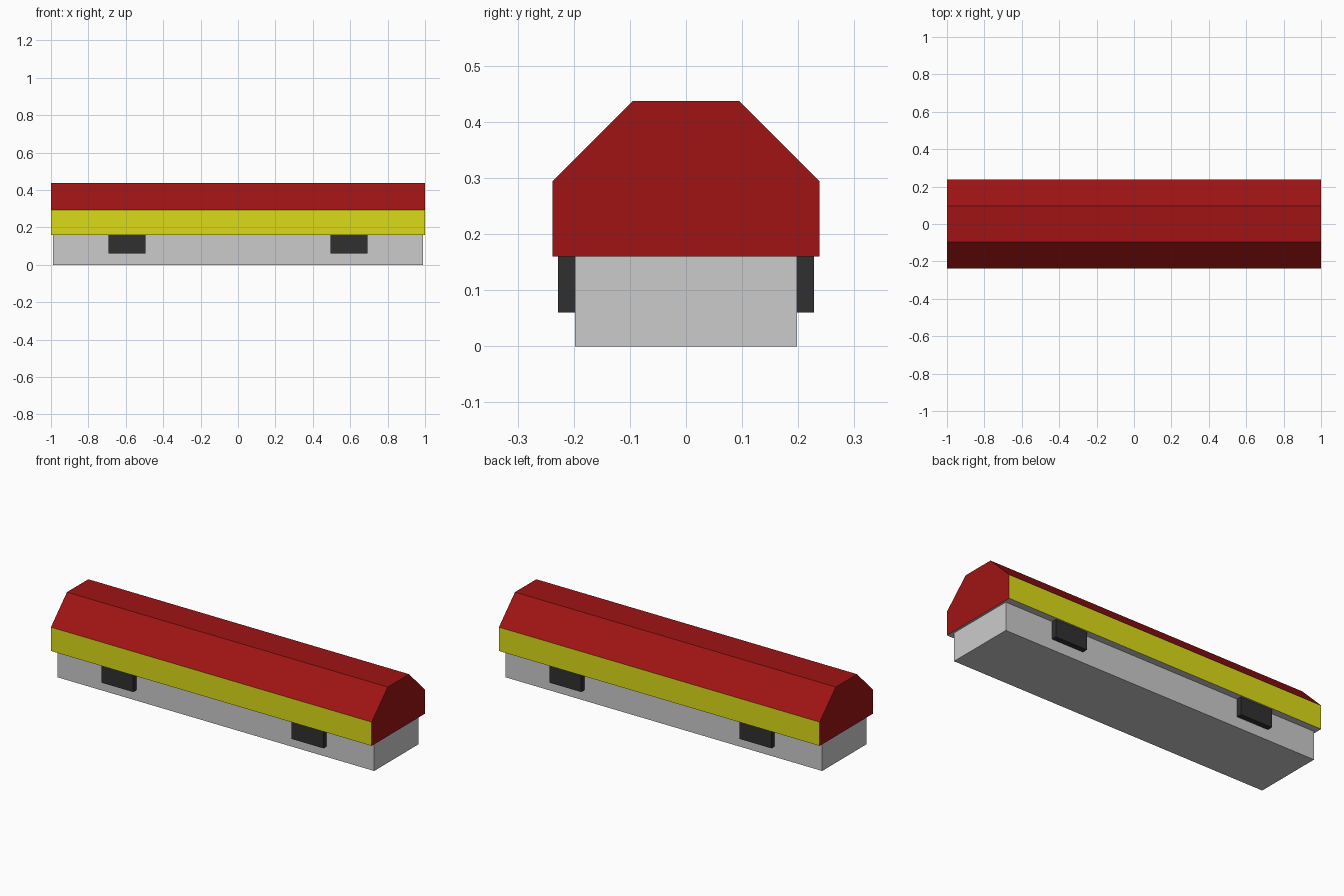
import bpy

if "Cube" in bpy.data.objects:
    bpy.data.objects.remove(bpy.data.objects["Cube"])


def material(name, rgb):
    m = bpy.data.materials.new(name)
    m.diffuse_color = (*rgb, 1)
    m.use_nodes = True
    m.node_tree.nodes["Principled BSDF"].inputs["Base Color"].default_value = m.diffuse_color
    return m


red = material("red", (0.35, 0.007, 0.007))
yellow = material("yellow", (0.71, 0.71, 0.009))
black = material("black", (0.03, 0.03, 0.03))
grey = material("grey", (0.8, 0.8, 0.8))


def box(name, centre, size, mat=None):
    bpy.ops.mesh.primitive_cube_add(size=1, location=centre)
    o = bpy.context.object
    o.name = name
    o.scale = size
    bpy.ops.object.transform_apply(location=False, rotation=False, scale=True)
    if mat:
        o.data.materials.append(mat)
    return o


# Lower body
box("base", (0, 0, 0.08), (1.976, 0.396, 0.16))

# Lid: chamfered section swept along x
half = [(0.238, 0.16), (0.238, 0.294), (0.095, 0.437)]
section = half + [(-y, z) for y, z in reversed(half)]
n = len(section)
verts = [(x, y, z) for x in (-1, 1) for y, z in section]
sides = [(i, (i + 1) % n, (i + 1) % n + n, i + n) for i in range(n)]
ends = [tuple(reversed(range(n))), tuple(range(n, 2 * n))]
mesh = bpy.data.meshes.new("lid")
mesh.from_pydata(verts, [], [tuple(reversed(f)) for f in sides] + [tuple(reversed(f)) for f in ends])
lid = bpy.data.objects.new("lid", mesh)
bpy.context.collection.objects.link(lid)

# Outward normals
import bmesh
bm = bmesh.new()
bm.from_mesh(mesh)
bmesh.ops.recalc_face_normals(bm, faces=bm.faces)
bm.to_mesh(mesh)
bm.free()

# Red lid with yellow long sides and grey underside
for m in (red, yellow, grey):
    mesh.materials.append(m)
for p in mesh.polygons:
    if abs(p.normal.y) > 0.9:
        p.material_index = 1
    elif p.normal.z < -0.9:
        p.material_index = 2

# Latches, two on each long side
for side, sy in (("front", -1), ("back", 1)):
    for hand, sx in (("left", -1), ("right", 1)):
        box(f"latch_{side}_{hand}", (sx * 0.593, sy * 0.213, 0.11),
            (0.198, 0.03, 0.1), black)
